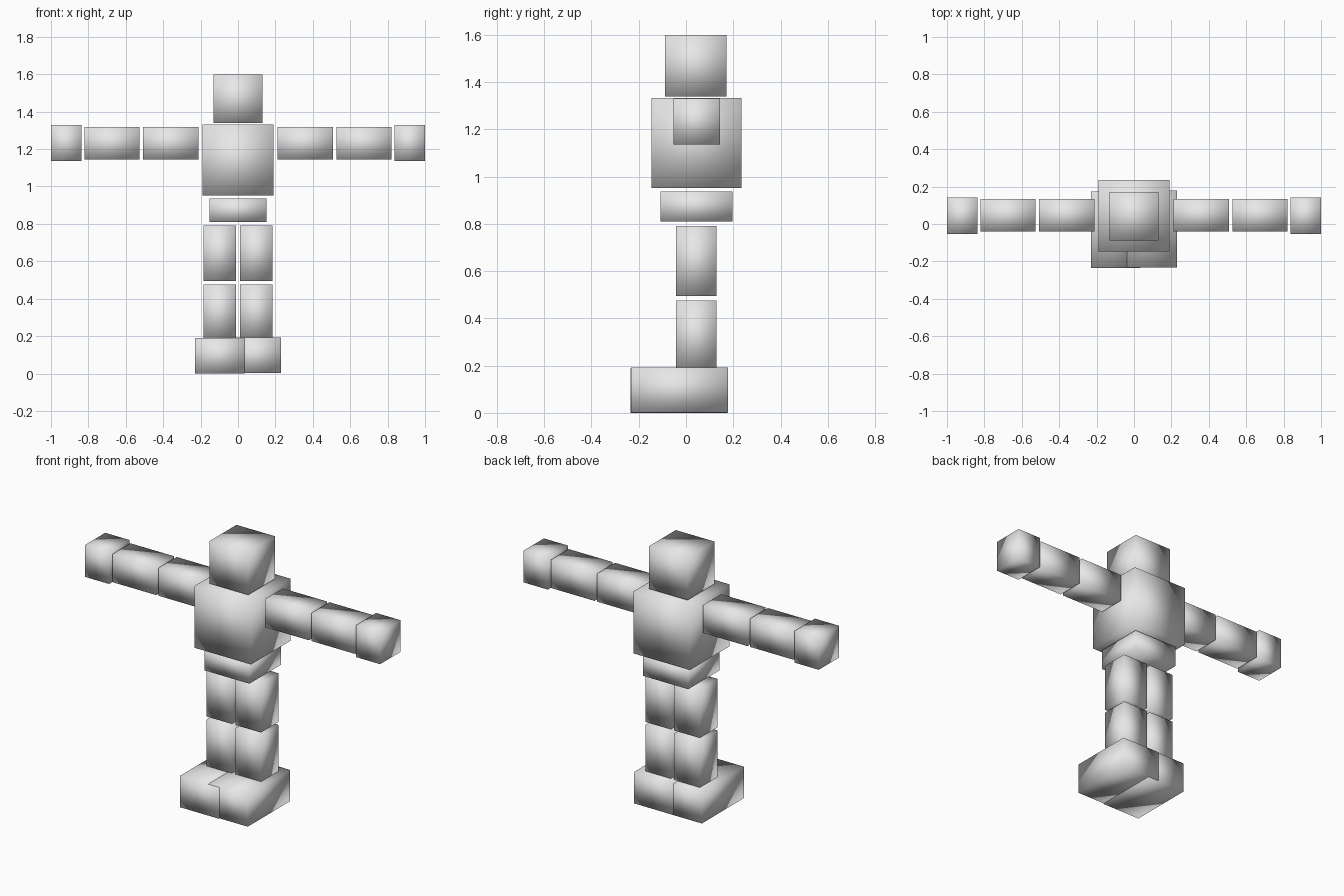
import bpy
import bmesh
from mathutils import Vector

cube = bpy.data.objects.get("Cube")
if cube:
    bpy.data.objects.remove(cube, do_unlink=True)

# One plain light grey for the whole figure
GREY = (0.8, 0.8, 0.8, 1.0)
grey = bpy.data.materials.new("light grey")
grey.use_nodes = True
grey.diffuse_color = GREY
grey.node_tree.nodes["Principled BSDF"].inputs["Base Color"].default_value = GREY


def block(name, x, y, z):
    """Softly shaded box spanning the given (min, max) ranges."""
    low, high = (Vector(corner) for corner in zip(x, y, z))
    bm = bmesh.new()
    bmesh.ops.create_cube(bm, size=1.0)
    for v in bm.verts:
        v.co = v.co * (high - low)
    for f in bm.faces:
        f.smooth = True
    mesh = bpy.data.meshes.new(name)
    bm.to_mesh(mesh)
    bm.free()
    mesh.materials.append(grey)
    obj = bpy.data.objects.new(name, mesh)
    obj.location = (low + high) / 2
    bpy.context.collection.objects.link(obj)
    return obj


def pair(name, x, y, z):
    """The same box on the left (+x) and the right (-x)."""
    block("left_" + name, x, y, z)
    block("right_" + name, (-x[1], -x[0]), y, z)


# Head and body
block("head", (-0.131, 0.131), (-0.088, 0.172), (1.34, 1.60))
block("torso", (-0.191, 0.191), (-0.146, 0.235), (0.952, 1.332))
block("pelvis", (-0.153, 0.153), (-0.108, 0.197), (0.81, 0.937))

# Arms stretched sideways
ARM_Y, ARM_Z = (-0.04, 0.133), (1.145, 1.317)
pair("upper_arm", (0.21, 0.509), ARM_Y, ARM_Z)
pair("forearm", (0.526, 0.822), ARM_Y, ARM_Z)
pair("hand", (0.836, 1.0), (-0.053, 0.143), (1.135, 1.33))

# Legs
LEG_X, LEG_Y = (0.011, 0.185), (-0.042, 0.13)
pair("thigh", LEG_X, LEG_Y, (0.494, 0.791))
pair("shin", LEG_X, LEG_Y, (0.178, 0.475))

# Feet overlap in the middle, very slightly offset from each other
block("left_foot", (-0.037, 0.229), (-0.232, 0.178), (0.002, 0.193))
block("right_foot", (-0.23, 0.036), (-0.235, 0.175), (0.0, 0.191))
